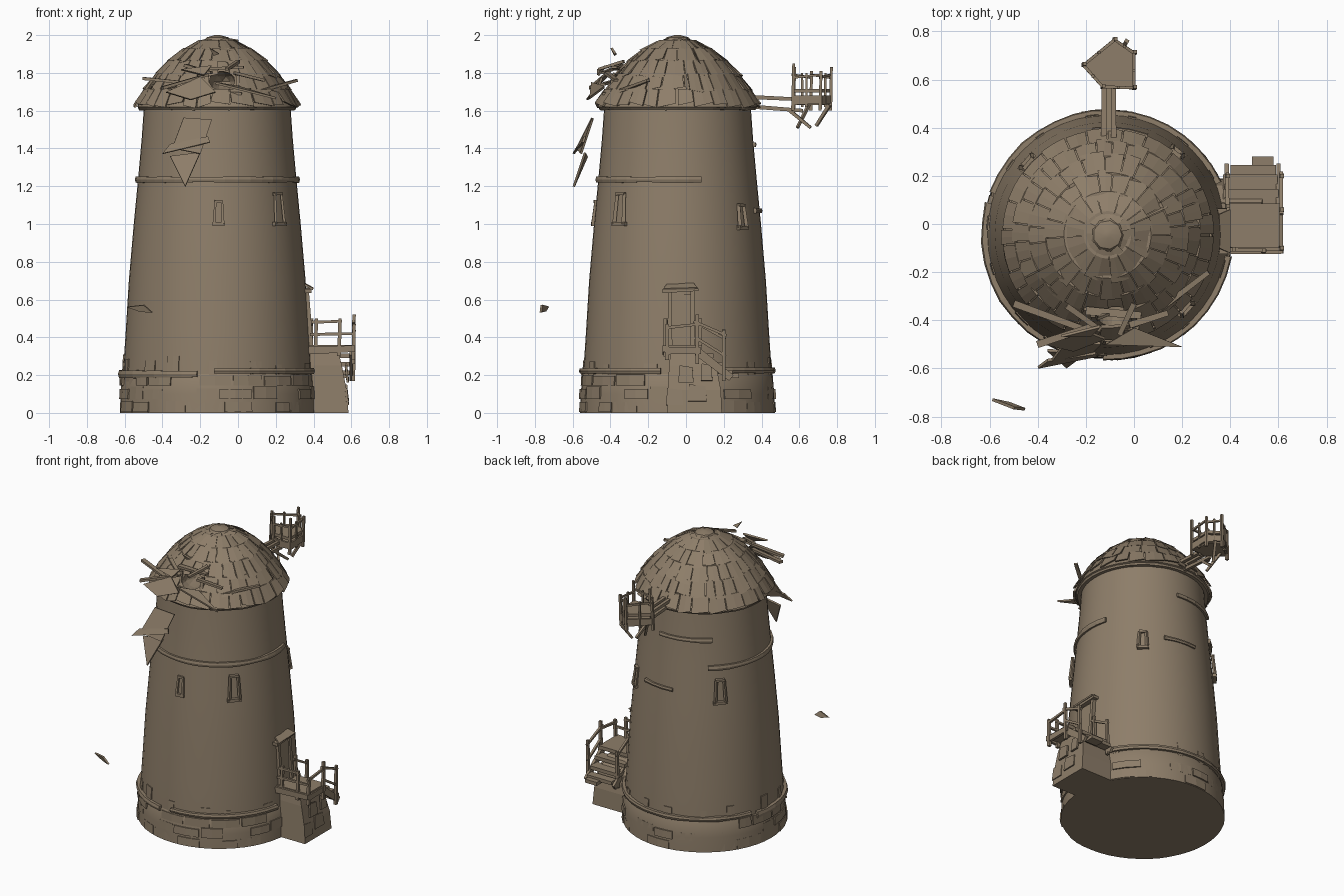
import bpy, bmesh, math, random
from mathutils import Vector

random.seed(4)
CX, CY = -0.11, -0.045          # tower axis
mat = bpy.data.materials.new("weathered brown")
mat.diffuse_color = (0.27, 0.208, 0.142, 1)


def finish(name, bm, smooth=False):
    bmesh.ops.recalc_face_normals(bm, faces=bm.faces)
    me = bpy.data.meshes.new(name)
    bm.to_mesh(me)
    bm.free()
    me.materials.append(mat)
    ob = bpy.data.objects.new(name, me)
    bpy.context.collection.objects.link(ob)
    if smooth:
        bpy.context.view_layer.objects.active = ob
        ob.select_set(True)
        bpy.ops.object.shade_smooth_by_angle(angle=math.radians(35))
        ob.select_set(False)
    return ob


def pol(r, deg, z):
    a = math.radians(deg)
    return Vector((CX + r * math.cos(a), CY + r * math.sin(a), z))


def loft(bm, rings, cap=True):
    """Join closed rings of points into a skin."""
    vs = [[bm.verts.new(p) for p in ring] for ring in rings]
    for a, b in zip(vs, vs[1:]):
        n = len(a)
        for i in range(n):
            bm.faces.new((a[i], a[(i + 1) % n], b[(i + 1) % n], b[i]))
    if cap:
        bm.faces.new(vs[0])
        bm.faces.new(vs[-1])


def lathe(name, profile, n=48):
    bm = bmesh.new()
    loft(bm, [[pol(r, 360 * i / n, z) for i in range(n)] for r, z in profile])
    return finish(name, bm, True)


def beam(bm, p, q, w=0.02, h=None):
    """Square timber from p to q, slightly tapered."""
    p, q, h = Vector(p), Vector(q), h or w
    d = (q - p).normalized()
    s = d.cross(Vector((0, 0, 1)) if abs(d.z) < 0.9 else Vector((0, 1, 0))).normalized()
    t = s.cross(d)
    sect = [(-1, -1), (1, -1), (1, 1), (-1, 1)]
    loft(bm, [[c + (s * a * w + t * b * h) * k / 2 for a, b in sect] for c, k in ((p, 1), (q, 0.85))])


def plate(bm, pts, thick=0.012):
    """Flat polygon with thickness."""
    pts = [Vector(p) for p in pts]
    n = (pts[1] - pts[0]).cross(pts[2] - pts[0]).normalized() * thick
    loft(bm, [pts, [p + n for p in pts]])


def shell_block(bm, a0, a1, lo, hi, depth, lift=0.0, skew=0.0):
    """Curved block between two angles; lo and hi are (radius, height)."""
    for i in range(2):
        b0, b1 = a0 + (a1 - a0) * i / 2, a0 + (a1 - a0) * (i + 1) / 2
        ring = lambda dr: [pol(lo[0] + dr + lift, b0, lo[1] + skew * (i - 1)), pol(lo[0] + dr + lift, b1, lo[1] + skew * i),
                           pol(hi[0] + dr, b1, hi[1]), pol(hi[0] + dr, b0, hi[1])]
        loft(bm, [ring(-depth), ring(depth)])


def hoop(name, a0, a1, r, z, w, h):
    """Timber band bent around the wall."""
    bm = bmesh.new()
    n = max(2, int((a1 - a0) / 9))
    rings = []
    for i in range(n + 1):
        a, k = a0 + (a1 - a0) * i / n, random.uniform(0.8, 1.1)
        rings.append([pol(r + x * w * k, a, z + y * h * k) for x, y in
                      ((-0.6, -0.5), (0.4, -0.5), (0.6, 0), (0.4, 0.5), (-0.6, 0.5))])
    loft(bm, rings)
    finish(name, bm)


# --- masonry shaft and footing
lathe("shaft", [(0.505, 0), (0.5, 0.2), (0.485, 0.42), (0.468, 0.7), (0.442, 1.0), (0.418, 1.25), (0.4, 1.45), (0.388, 1.62)])
lathe("footing", [(0.515, 0), (0.512, 0.1), (0.504, 0.2), (0.494, 0.215)])

# --- raised stones around the foot, some standing above the band
bm = bmesh.new()
for row in range(3):
    a = row * 7
    while a < 360 + row * 7 - 8:
        step = random.uniform(11, 22)
        z0 = row * 0.07 + 0.004
        top = z0 + random.uniform(0.05, 0.066)
        if random.random() < 0.6:
            shell_block(bm, a + 0.8, a + step - 0.8, (0.506 - row * 0.003, z0), (0.503 - row * 0.003, top), random.uniform(0.008, 0.02))
        a += step
for a in range(0, 360, 24):
    a += random.uniform(-5, 5)
    h = random.uniform(0.25, 0.31)
    shell_block(bm, a, a + random.uniform(4, 9), (0.492, 0.2), (0.486, h), 0.013)
finish("foot_stones", bm)

# --- shallow cracks and chipped plaster on the wall
bm = bmesh.new()
for a, z in ((-112, 0.4), (-108, 0.38), (-135, 0.54), (-85, 0.5), (-60, 0.33), (-80, 0.93), (-70, 0.95), (20, 0.62),
             (35, 0.75), (50, 0.9), (60, 0.55), (100, 0.4), (150, 0.5), (190, 0.4), (215, 0.35), (120, 0.8), (75, 0.95)):
    r = 0.505 - 0.072 * z
    w = random.uniform(2, 6)
    shell_block(bm, a, a + w, (r - 0.003, z), (r - 0.006, z + random.uniform(0.012, 0.05)), 0.006, skew=0.01)
finish("wall_chips", bm)

# --- timber bands
hoop("upper_band", 128, 377, 0.424, 1.235, 0.022, 0.032)
hoop("back_band_high", 82, 132, 0.408, 1.42, 0.022, 0.028)
hoop("back_band_low", 68, 98, 0.438, 1.07, 0.024, 0.026)
hoop("lower_band_left", 165, 258, 0.508, 0.205, 0.03, 0.04)
hoop("lower_band_right", 268, 350, 0.508, 0.222, 0.026, 0.03)
hoop("lower_band_back", 25, 160, 0.508, 0.225, 0.024, 0.03)
hoop("eave_band", 0, 360, 0.4, 1.615, 0.03, 0.024)

# --- small framed windows
bm = bmesh.new()
for a, z, w, h, out in ((-89, 1.06, 0.042, 0.12, 0.006), (-43, 1.08, 0.06, 0.16, 0.022),
                        (50, 1.04, 0.05, 0.12, 0.02), (138, 1.08, 0.06, 0.15, 0.022)):
    r = 0.436 + out * 0.6
    da = math.degrees(w / 2 / r)
    for s in (-1, 1):
        beam(bm, pol(r + 0.008, a + s * da * 1.1, z - h / 2), pol(r - 0.008, a + s * da * 0.85, z + h / 2), 0.014, 0.02)
    beam(bm, pol(r + 0.006, a - da * 1.5, z - h / 2), pol(r + 0.006, a + da * 1.5, z - h / 2), 0.024, 0.022)
    beam(bm, pol(r - 0.008, a - da, z + h / 2), pol(r - 0.008, a + da, z + h / 2), 0.024, 0.016)
finish("window_frames", bm)

# --- domed roof core with a hole broken in the front
PROF = [(0.425, 1.62), (0.378, 1.71), (0.318, 1.79), (0.25, 1.862), (0.172, 1.925), (0.09, 1.967), (0.012, 1.985)]
dome = lathe("dome", [(0.38, 1.6)] + PROF)
bm = bmesh.new()
bmesh.ops.create_icosphere(bm, subdivisions=2, radius=1)
for v in bm.verts:
    v.co = Vector((-0.085 + v.co.x * 0.07, -0.36 + v.co.y * 0.16, 1.755 + v.co.z * 0.055))
cutter = finish("hole_cutter", bm)
cutter.hide_render = True
cutter.hide_set(True)
mod = dome.modifiers.new("hole", "BOOLEAN")
mod.object, mod.operation, mod.solver = cutter, "DIFFERENCE", "EXACT"

# --- ragged roof shingles, tier by tier
bm = bmesh.new()
for t, (lo, hi) in enumerate(zip(PROF[:-1], PROF[1:])):
    a, size = t * 9, (13, 14, 16, 19, 27, 50)[t]
    end = a + 360
    while a < end - 2:
        w = min(size * random.uniform(0.65, 1.35), end - a)
        mid = (a + w / 2) % 360
        if not (t in (1, 2) and 262 < mid < 286):
            k = random.uniform(-0.3, 0.18)
            low = (lo[0] + (lo[0] - hi[0]) * -k * 0.6, lo[1] + (hi[1] - lo[1]) * k * 0.6)
            if t == 0:
                low = (lo[0], lo[1] + random.uniform(0, 0.02))
            shell_block(bm, a + 0.5, a + w - 0.3, low, (hi[0] + 0.003, hi[1] + 0.006),
                        0.006, random.uniform(0.004, 0.013), random.uniform(-0.012, 0.012))
        a += w
finish("shingles", bm)
lathe("roof_cap", [(0.075, 1.968), (0.06, 1.988), (0.015, 2.0)], 9)

# --- splintered planks around the hole and flying pieces
bm = bmesh.new()
for p, q, w in (((-0.5, -0.33, 1.77), (-0.2, -0.44, 1.74), 0.03), ((-0.4, -0.5, 1.72), (-0.16, -0.42, 1.79), 0.03),
                ((-0.02, -0.42, 1.8), (0.14, -0.37, 1.76), 0.028), ((-0.2, -0.36, 1.82), (0.03, -0.38, 1.83), 0.035),
                ((-0.17, -0.42, 1.7), (0.02, -0.43, 1.69), 0.028), ((-0.28, -0.34, 1.84), (-0.14, -0.44, 1.8), 0.025),
                ((0.0, -0.33, 1.86), (-0.06, -0.46, 1.82), 0.024), ((-0.16, -0.4, 1.72), (-0.17, -0.38, 1.8), 0.024),
                ((0.0, -0.4, 1.72), (0.0, -0.38, 1.8), 0.024), ((0.1, -0.36, 1.7), (0.31, -0.2, 1.76), 0.025)):
    beam(bm, p, q, w, 0.016)
for pts in (((-0.12, -0.5, 1.74), (0.2, -0.51, 1.66), (0.0, -0.43, 1.72)),
            ((-0.38, -0.5, 1.7), (-0.2, -0.45, 1.78), (-0.12, -0.48, 1.7), (-0.25, -0.53, 1.66)),
            ((-0.3, -0.47, 1.82), (-0.14, -0.43, 1.84), (-0.18, -0.47, 1.79)),
            ((-0.35, -0.57, 1.4), (-0.2, -0.55, 1.37), (-0.14, -0.49, 1.55), (-0.29, -0.49, 1.56)),
            ((-0.4, -0.59, 1.37), (-0.15, -0.54, 1.43), (-0.16, -0.53, 1.46), (-0.36, -0.56, 1.42)),
            ((-0.36, -0.53, 1.36), (-0.2, -0.54, 1.38), (-0.28, -0.6, 1.2)),
            ((-0.15, -0.4, 1.93), (-0.1, -0.38, 1.9), (-0.13, -0.38, 1.89)),
            ((-0.59, -0.735, 0.56), (-0.5, -0.77, 0.57), (-0.455, -0.775, 0.53), (-0.52, -0.75, 0.535))):
    plate(bm, pts)
finish("broken_planks", bm)

# --- hanging lookout on the back
bm = bmesh.new()
deck = [(-0.21, 0.66), (-0.13, 0.57), (0.0, 0.565), (0.0, 0.71), (-0.08, 0.765)]
plate(bm, [(x, y, 1.695) for x, y in deck], 0.02)
plate(bm, [(x * 0.9 - 0.01, y * 0.9 + 0.066, 1.63) for x, y in deck], 0.016)
for i, (x, y) in enumerate(deck):
    x2, y2 = deck[(i + 1) % 5]
    mx, my = (x + x2) / 2, (y + y2) / 2
    beam(bm, (x, y, 1.6), (x + 0.005, y + 0.005, 1.81 + 0.02 * (i % 3)), 0.017)
    beam(bm, (mx, my, 1.62), (mx, my, 1.8), 0.013)
    beam(bm, (x, y, 1.775), (x2, y2, 1.79), 0.013)
    beam(bm, (x, y, 1.655), (x2, y2, 1.66), 0.014, 0.05)
for x in (-0.125, -0.085):
    beam(bm, (x, 0.28, 1.675), (x, 0.6, 1.66), 0.024, 0.022)
beam(bm, (-0.105, 0.3, 1.625), (-0.105, 0.62, 1.6), 0.022)
beam(bm, (-0.105, 0.55, 1.6), (-0.08, 0.66, 1.51), 0.018)
beam(bm, (-0.03, 0.76, 1.63), (-0.07, 0.69, 1.52), 0.018)
beam(bm, (-0.17, 0.66, 1.65), (-0.1, 0.59, 1.51), 0.016)
finish("lookout", bm)

# --- stone plinth below the porch
bm = bmesh.new()
rect = lambda x0, x1, y0, y1, z: [(x0, y0, z), (x1, y0, z), (x1, y1, z), (x0, y1, z)]
loft(bm, [rect(0.25, 0.585, -0.1, 0.19, 0), rect(0.25, 0.575, -0.095, 0.185, 0.12),
          rect(0.25, 0.55, -0.09, 0.16, 0.25), rect(0.25, 0.53, -0.08, 0.09, 0.33)])
for y, z, s in ((-0.06, 0.04, 0.09), (0.06, 0.06, 0.1), (0.0, 0.16, 0.08), (0.11, 0.17, 0.06)):
    plate(bm, [(0.575, y - s / 2, z), (0.577, y + s / 2, z), (0.565, y + s / 2.3, z + 0.08), (0.566, y - s / 2.3, z + 0.09)], 0.012)
finish("porch_plinth", bm)

# --- porch deck and steps going down towards the back
bm = bmesh.new()
for x0, x1, y0, y1, z in ((0.34, 0.61, -0.11, 0.085, 0.335), (0.37, 0.6, 0.075, 0.145, 0.29),
                          (0.37, 0.595, 0.13, 0.205, 0.245), (0.4, 0.59, 0.19, 0.245, 0.2), (0.49, 0.58, 0.215, 0.28, 0.185)):
    loft(bm, [rect(x0, x1, y0, y1, z), rect(x0, x1, y0, y1, z + 0.024)])
for x in (0.385, 0.6):
    beam(bm, (x, 0.06, 0.325), (x, 0.24, 0.185), 0.02, 0.045)
beam(bm, (0.37, -0.115, 0.33), (0.62, -0.115, 0.34), 0.02, 0.04)
beam(bm, (0.61, -0.11, 0.33), (0.61, 0.08, 0.33), 0.02, 0.04)
finish("porch_steps", bm)

# --- porch railings
bm = bmesh.new()
for x, y, z0, z1 in ((0.41, -0.105, 0.33, 0.5), (0.535, -0.11, 0.3, 0.5), (0.61, -0.1, 0.28, 0.47), (0.61, 0.06, 0.26, 0.52),
                     (0.61, 0.2, 0.17, 0.44), (0.385, 0.2, 0.17, 0.42), (0.385, 0.075, 0.3, 0.5)):
    beam(bm, (x, y, z0), (x + 0.005, y, z1), 0.02)
for p, q in (((0.39, -0.105, 0.48), (0.55, -0.11, 0.485)), ((0.38, -0.105, 0.415), (0.62, -0.105, 0.42)),
             ((0.612, -0.11, 0.45), (0.612, 0.07, 0.47)), ((0.612, 0.04, 0.485), (0.612, 0.215, 0.41)),
             ((0.612, 0.05, 0.4), (0.612, 0.21, 0.3)), ((0.388, 0.05, 0.48), (0.388, 0.21, 0.39))):
    beam(bm, p, q, 0.016)
finish("porch_railings", bm)

# --- doorway with posts and hood
bm = bmesh.new()
for y in (-0.085, 0.035):
    beam(bm, (0.385, y, 0.34), (0.362, y, 0.65), 0.03, 0.025)
beam(bm, (0.365, -0.125, 0.645), (0.365, 0.065, 0.655), 0.05, 0.022)
plate(bm, [(0.35, -0.1, 0.675), (0.395, -0.12, 0.65), (0.395, 0.06, 0.655), (0.35, 0.04, 0.68)], 0.01)
plate(bm, [(0.373, -0.075, 0.35), (0.373, 0.025, 0.35), (0.36, 0.025, 0.63), (0.36, -0.075, 0.63)], 0.008)
finish("doorway", bm)
